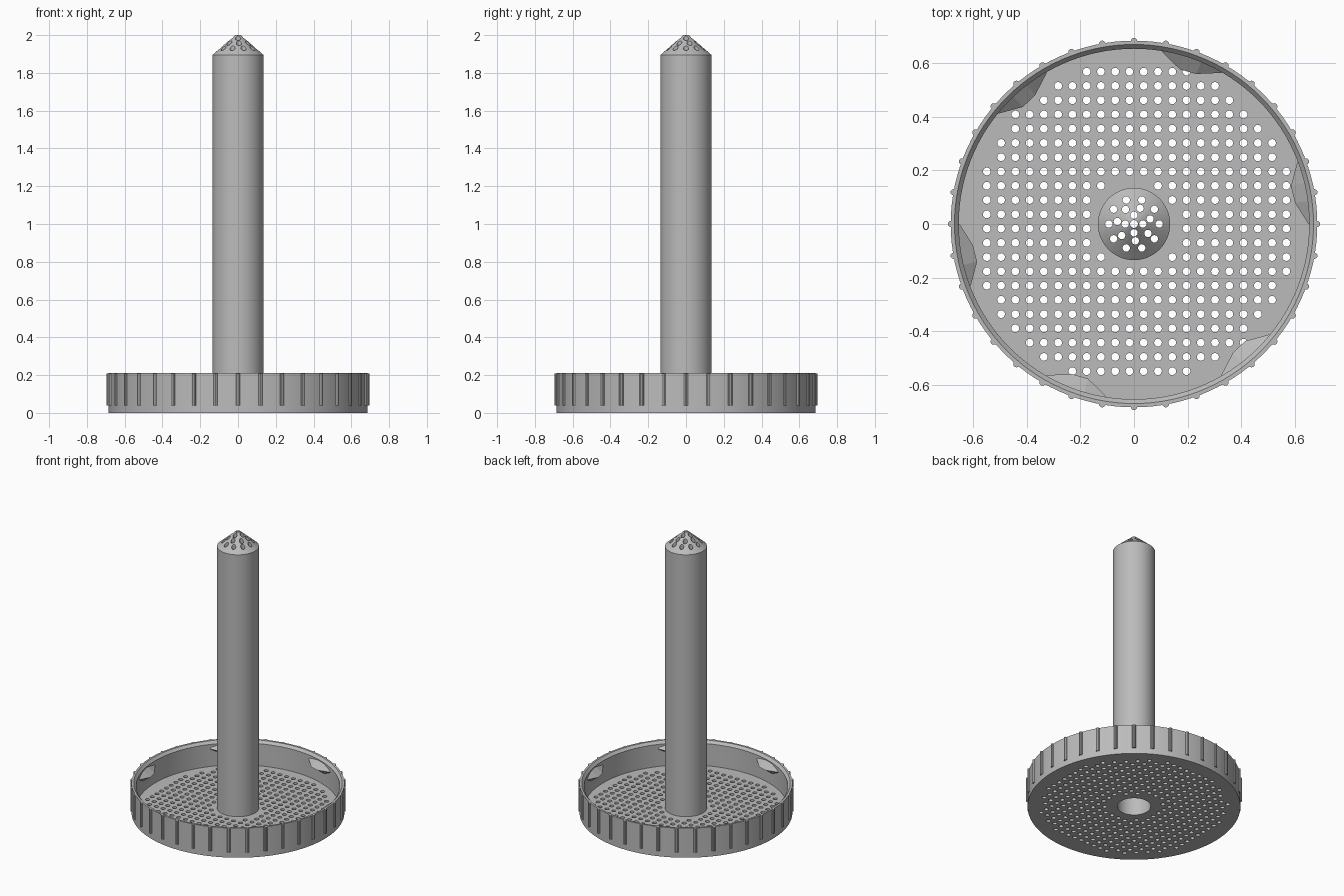
import bpy, bmesh, math
from math import cos, sin, pi, radians

if "Cube" in bpy.data.objects:
    bpy.data.objects.remove(bpy.data.objects["Cube"])

grey = bpy.data.materials.new("grey plastic")
grey.diffuse_color = (0.5, 0.5, 0.5, 1)
grey.use_nodes = True
grey.node_tree.nodes["Principled BSDF"].inputs["Base Color"].default_value = grey.diffuse_color

FLOOR, RIM, BORE, WALL = 0.035, 0.21, 0.108, 0.655


def finish(name, mesh, smooth=True):
    ob = bpy.data.objects.new(name, mesh)
    bpy.context.collection.objects.link(ob)
    mesh.materials.clear()
    mesh.materials.append(grey)
    if smooth:
        bpy.ops.object.select_all(action='DESELECT')
        ob.select_set(True)
        bpy.context.view_layer.objects.active = ob
        bpy.ops.object.shade_smooth_by_angle(angle=radians(30))
    return ob


def to_mesh(name, bm):
    bmesh.ops.recalc_face_normals(bm, faces=bm.faces)
    mesh = bpy.data.meshes.new(name)
    bm.to_mesh(mesh)
    bm.free()
    return mesh


def lathe(name, profile, n):
    """Spin a closed (radius, z) profile around the z axis."""
    bm = bmesh.new()
    rings = [[bm.verts.new((r * cos(2 * pi * i / n), r * sin(2 * pi * i / n), z))
              for r, z in profile] for i in range(n)]
    m = len(profile)
    for i in range(n):
        a, b = rings[i], rings[(i + 1) % n]
        for j in range(m):
            k = (j + 1) % m
            bm.faces.new((a[j], b[j], b[k], a[k]))
    return finish(name, to_mesh(name, bm))


def cylinders(bm, spots, radius, z0, z1, sides):
    for x, y in spots:
        made = bmesh.ops.create_cone(bm, cap_ends=True, segments=sides, radius1=radius,
                                     radius2=radius, depth=z1 - z0)
        bmesh.ops.translate(bm, verts=made["verts"], vec=(x, y, (z0 + z1) / 2))


def polar(radius, count, start=0.0):
    return [(radius * cos(radians(start) + 2 * pi * i / count),
             radius * sin(radians(start) + 2 * pi * i / count)) for i in range(count)]


# Perforated floor: filled outline with a square grid of holes and the column bore
curve = bpy.data.curves.new("floor_outline", 'CURVE')
curve.dimensions = '2D'
curve.fill_mode = 'BOTH'
curve.extrude = FLOOR / 2


def add_loop(cx, cy, r, n):
    s = curve.splines.new('POLY')
    s.points.add(n - 1)
    for p, (x, y) in zip(s.points, polar(r, n)):
        p.co = (cx + x, cy + y, 0, 1)
    s.use_cyclic_u = True


add_loop(0, 0, WALL, 120)
add_loop(0, 0, BORE, 64)
STEP = 0.0533
for i in range(22):
    for j in range(22):
        x, y = -0.55 + STEP * i, -0.55 + STEP * j
        if 0.163 < math.hypot(x, y) < 0.6035:
            add_loop(x, y, 0.0145, 16)
outline = bpy.data.objects.new("floor_outline", curve)
bpy.context.collection.objects.link(outline)
bpy.context.view_layer.update()
floor_mesh = bpy.data.meshes.new_from_object(
    outline.evaluated_get(bpy.context.evaluated_depsgraph_get()))
bpy.data.objects.remove(outline)
floor = finish("perforated_floor", floor_mesh)
floor.location.z = FLOOR / 2

# Outer wall with a chamfered inner lip
lathe("outer_wall", [(WALL, 0), (0.685, 0), (0.685, RIM), (0.671, RIM), (WALL, 0.192)], 120)

# Grip ribs around the wall
bm = bmesh.new()
cylinders(bm, polar(0.684, 36), 0.012, 0.04, RIM - 0.0005, 10)
finish("grip_ribs", to_mesh("grip_ribs", bm))

# Six locking lugs inside the wall: (degrees, inner radius, low z, tip z, high z)
LUG = [(0, 0.652, 0.15, 0.16, 0.175), (7.5, 0.607, 0.11, 0.15, 0.19),
       (13.5, 0.603, 0.11, 0.15, 0.19), (20.7, 0.652, 0.15, 0.16, 0.175)]
bm = bmesh.new()
for k in range(6):
    rows = []
    for deg, r, low, tip, high in LUG:
        a = radians(deg + 60 * k)
        rows.append([bm.verts.new((q * cos(a), q * sin(a), z))
                     for q, z in ((0.662, low), (r, tip), (0.662, high))])
    for a, b in zip(rows, rows[1:]):
        for j in range(3):
            bm.faces.new((a[j], b[j], b[(j + 1) % 3], a[(j + 1) % 3]))
    bm.faces.new(rows[0])
    bm.faces.new(rows[-1])
finish("locking_lugs", to_mesh("locking_lugs", bm), smooth=False)

# Hollow column with a conical tip that is open at the apex
column = lathe("column", [(BORE, FLOOR), (0.135, FLOOR), (0.135, 1.895), (0.0145, 2.0),
                          (0.0145, 1.965), (BORE, 1.88)], 64)

# Vertical spray holes through the cone
bm = bmesh.new()
cylinders(bm, polar(0.094, 10) + polar(0.063, 7, 17.4) + polar(0.033, 4),
          0.0138, 1.84, 2.05, 16)
cutter = finish("hole_cutter", to_mesh("hole_cutter", bm), smooth=False)
cut = column.modifiers.new("spray_holes", 'BOOLEAN')
cut.operation = 'DIFFERENCE'
cut.solver = 'EXACT'
cut.object = cutter
cutter.hide_render = True
cutter.hide_viewport = True
